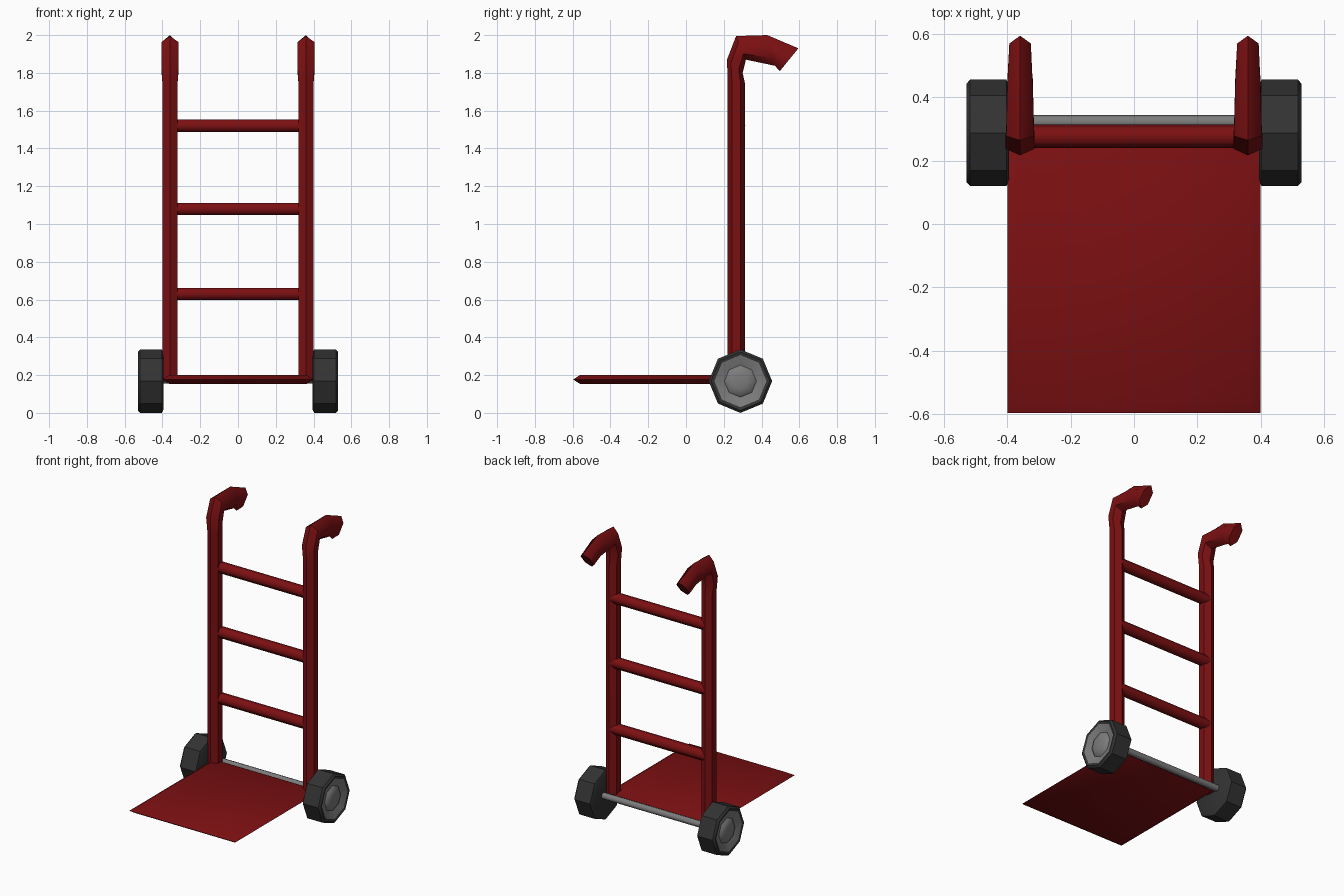
import bpy, bmesh, math
from mathutils import Vector

if "Cube" in bpy.data.objects:
    bpy.data.objects.remove(bpy.data.objects["Cube"])


def material(name, rgb):
    m = bpy.data.materials.new(name)
    m.diffuse_color = (*rgb, 1)
    m.use_nodes = True
    m.node_tree.nodes["Principled BSDF"].inputs["Base Color"].default_value = m.diffuse_color
    return m


RED = material("dark red paint", (0.2, 0.005, 0.006))
RUBBER = material("black rubber", (0.033, 0.033, 0.033))
GREY = material("grey metal", (0.2, 0.2, 0.2))


def loft(name, rings, mats, angle=50, band_mats=None, caps=(0, 0)):
    """Skin a list of equal-length point rings into a closed object."""
    bm = bmesh.new()
    vs = [[bm.verts.new(p) for p in r] for r in rings]
    n = len(rings[0])
    for j in range(len(vs) - 1):
        for i in range(n):
            k = (i + 1) % n
            f = bm.faces.new((vs[j][i], vs[j][k], vs[j + 1][k], vs[j + 1][i]))
            f.material_index = band_mats[j] if band_mats else 0
    bm.faces.new(vs[0][::-1]).material_index = caps[0]
    bm.faces.new(vs[-1]).material_index = caps[1]
    bmesh.ops.recalc_face_normals(bm, faces=bm.faces)
    me = bpy.data.meshes.new(name)
    bm.to_mesh(me)
    bm.free()
    for m in mats:
        me.materials.append(m)
    ob = bpy.data.objects.new(name, me)
    bpy.context.collection.objects.link(ob)
    bpy.ops.object.select_all(action='DESELECT')
    ob.select_set(True)
    bpy.context.view_layer.objects.active = ob
    if angle:
        bpy.ops.object.shade_smooth_by_angle(angle=math.radians(angle))
    return ob


def x_ring(x, r, n, cy, cz):
    """Polygon ring around an axis parallel to x."""
    return [(x, cy + r * math.cos(math.tau * i / n), cz + r * math.sin(math.tau * i / n))
            for i in range(n)]


# Upright with bent grip: outer (y, z), inner (y, z), half width
STATIONS = [
    ((0.221, 0.165), (0.312, 0.165), 0.040),
    ((0.221, 1.745), (0.312, 1.745), 0.040),
    ((0.217, 1.87), (0.300, 1.80), 0.046),
    ((0.265, 1.995), (0.317, 1.87), 0.044),
    ((0.430, 2.0), (0.470, 1.838), 0.040),
    ((0.595, 1.93), (0.497, 1.81), 0.034),
]


def upright_ring(cx, outer, inner, w):
    o, i = Vector(outer), Vector(inner)
    mid, half = (o + i) / 2, (o - i) / 2
    pts = []
    for k in range(6):
        a = math.tau * k / 6
        p = mid + half * math.cos(a)
        pts.append((cx + w * math.sin(a) / 0.866, p.x, p.y))
    return pts


# Wheel profile from the inner side out: (distance along axle, radius)
WHEEL = [(0.395, 0.150), (0.403, 0.168), (0.518, 0.168), (0.530, 0.155),
         (0.526, 0.138), (0.508, 0.085), (0.520, 0.072), (0.528, 0.040)]
WHEEL_BANDS = [0, 0, 0, 0, 1, 1, 1]

for side, s in (("left", -1), ("right", 1)):
    loft(side + "_upright", [upright_ring(0.36 * s, *st) for st in STATIONS], [RED])
    loft(side + "_wheel", [x_ring(x * s, r, 8, 0.288, 0.168) for x, r in WHEEL],
         [RUBBER, GREY], 40, WHEEL_BANDS, (0, 1))

# Cross rungs
for i, z in enumerate((0.63, 1.08, 1.52)):
    loft("rung_%d" % (i + 1), [x_ring(x, 0.037, 6, 0.277, z) for x in (-0.36, 0.36)], [RED], 65)

# Axle
loft("axle", [x_ring(x, 0.022, 8, 0.322, 0.177) for x in (-0.42, 0.42)], [GREY])


# Toe plate with a knife edge all round
def plate_ring(z, inset):
    x, y0, y1 = 0.40 - inset, -0.597 + inset, 0.31 - inset
    return [(-x, y0, z), (x, y0, z), (x, y1, z), (-x, y1, z)]


loft("toe_plate", [plate_ring(0.154, 0.035), plate_ring(0.177, 0.0), plate_ring(0.2, 0.035)],
     [RED], 50)
